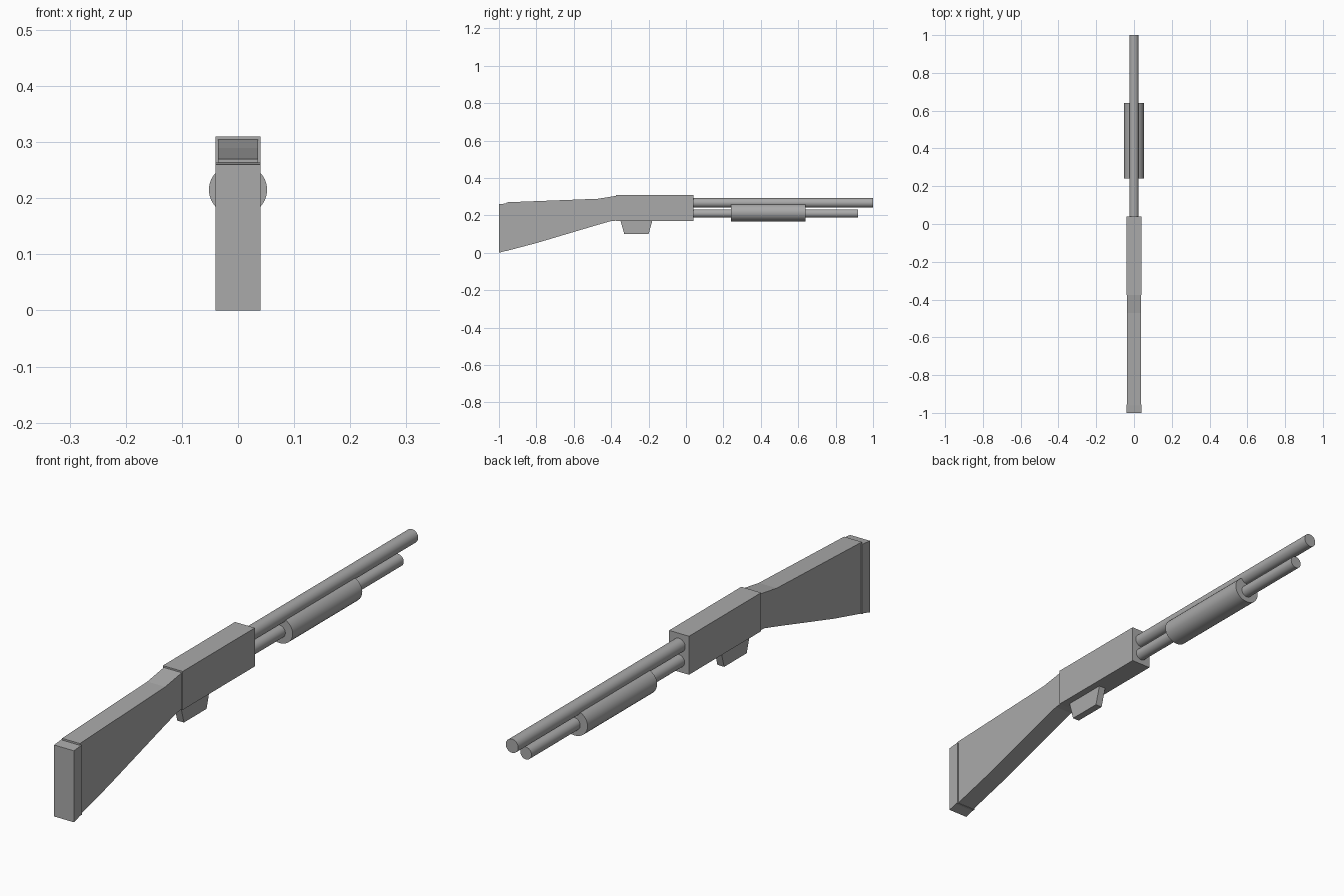
import bpy, bmesh, math

if "Cube" in bpy.data.objects:
    bpy.data.objects.remove(bpy.data.objects["Cube"])

grey = bpy.data.materials.new("plain_grey")
grey.diffuse_color = (0.40, 0.40, 0.40, 1)
grey.use_nodes = True
grey.node_tree.nodes["Principled BSDF"].inputs["Base Color"].default_value = grey.diffuse_color


def plate(name, profile, half_width):
    """Extrude a side profile of (y, z) points evenly across x."""
    bm = bmesh.new()
    face = bm.faces.new([bm.verts.new((-half_width, y, z)) for y, z in profile])
    ext = bmesh.ops.extrude_face_region(bm, geom=[face])
    for v in ext["geom"]:
        if isinstance(v, bmesh.types.BMVert):
            v.co.x = half_width
    bmesh.ops.recalc_face_normals(bm, faces=bm.faces)
    mesh = bpy.data.meshes.new(name)
    bm.to_mesh(mesh)
    bm.free()
    mesh.materials.append(grey)
    obj = bpy.data.objects.new(name, mesh)
    bpy.context.collection.objects.link(obj)
    return obj


def tube(name, y0, y1, z, rx, rz):
    """Capped smooth cylinder running along y."""
    bpy.ops.mesh.primitive_cylinder_add(
        vertices=32, radius=1, depth=y1 - y0,
        location=(0, (y0 + y1) / 2, z), rotation=(math.pi / 2, 0, 0))
    obj = bpy.context.object
    obj.name = name
    obj.scale = (rx, rz, 1)
    bpy.ops.object.transform_apply(location=False, rotation=True, scale=True)
    bpy.ops.object.shade_smooth_by_angle(angle=math.radians(35))
    obj.data.materials.append(grey)
    return obj


# Shoulder stock and its end pad
plate("stock", [(-0.96, 0.27), (-0.96, 0.01), (-0.80, 0.052), (-0.47, 0.15),
                (-0.40, 0.17), (-0.37, 0.172), (-0.37, 0.305), (-0.47, 0.289)], 0.036)
plate("end_pad", [(-1.0, 0.26), (-1.0, 0.0), (-0.965, 0.01), (-0.955, 0.01),
                  (-0.955, 0.264)], 0.04)

# Central housing and the guard below it
plate("receiver", [(-0.375, 0.17), (0.04, 0.17), (0.04, 0.31), (-0.375, 0.31)], 0.04)
plate("trigger_guard", [(-0.35, 0.171), (-0.33, 0.10), (-0.20, 0.10), (-0.18, 0.171)], 0.0135)

# Upper and lower tubes with the sliding grip
tube("barrel", 0.03, 1.0, 0.267, 0.025, 0.025)
tube("lower_tube", 0.03, 0.92, 0.21, 0.0225, 0.0225)
tube("slide_grip", 0.24, 0.64, 0.215, 0.052, 0.0475)
